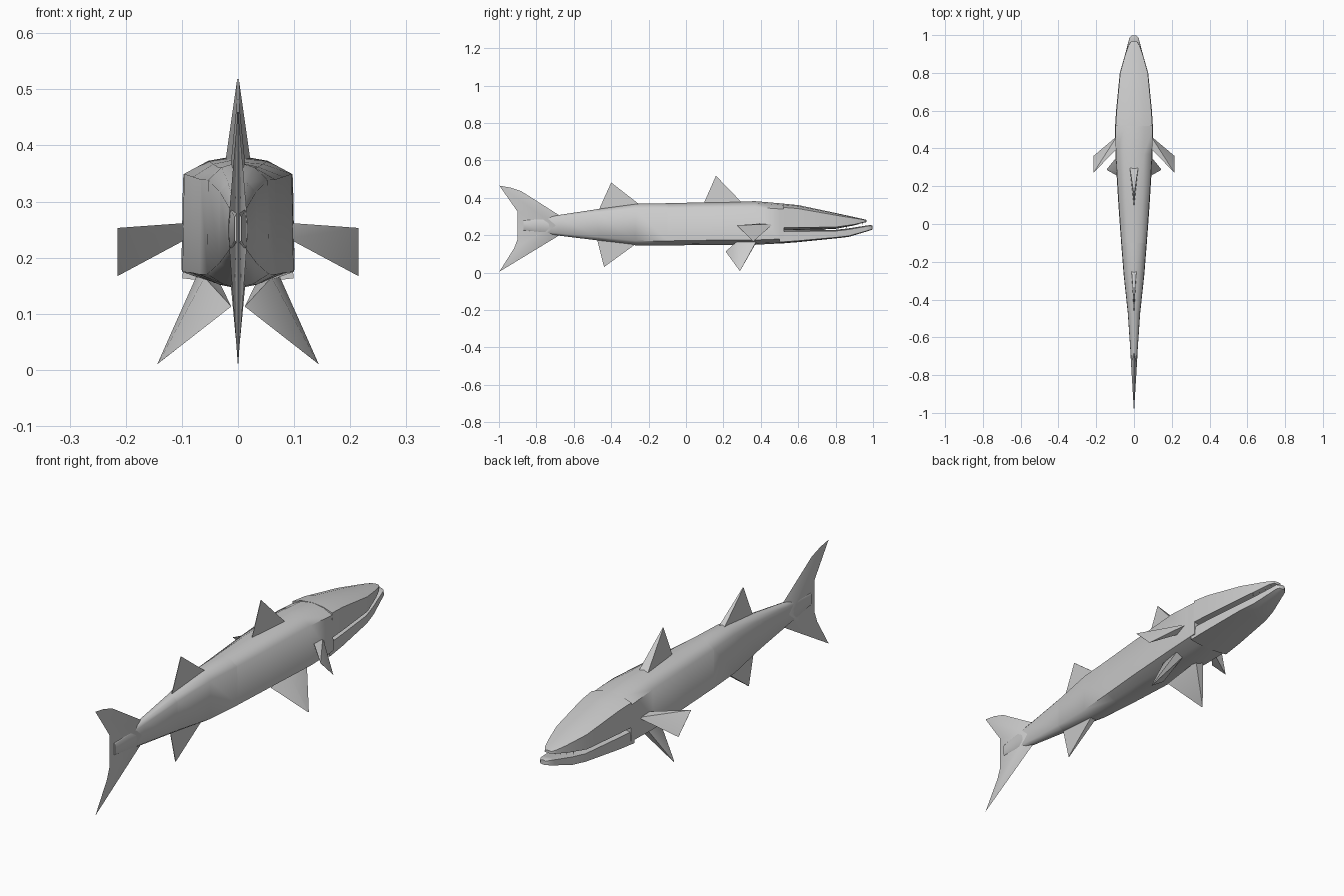
import bpy, bmesh, math
from mathutils import Vector

if "Cube" in bpy.data.objects:
    bpy.data.objects.remove(bpy.data.objects["Cube"])

def finish(name, bm, angle=60):
    bmesh.ops.recalc_face_normals(bm, faces=bm.faces)
    me = bpy.data.meshes.new(name)
    bm.to_mesh(me)
    bm.free()
    ob = bpy.data.objects.new(name, me)
    bpy.context.collection.objects.link(ob)
    bpy.ops.object.select_all(action='DESELECT')
    ob.select_set(True)
    bpy.context.view_layer.objects.active = ob
    bpy.ops.object.shade_smooth_by_angle(angle=math.radians(angle))
    return ob

# Boxy ten-sided cross-section: (width fraction, height fraction)
HALF = [(0, 1), (.55, .96), (1, .86), (1.03, .11), (.5, .03)]
SECTION = HALF + [(0, 0)] + [(-x, z) for x, z in HALF[:0:-1]]

def loft(name, stations, caps=(True, True)):
    """Stations are (y, half width, bottom z, top z)."""
    bm = bmesh.new()
    rings = [[bm.verts.new((w * u, y, b + (t - b) * v)) for u, v in SECTION]
             for y, w, b, t in stations]
    n = len(SECTION)
    for r0, r1 in zip(rings, rings[1:]):
        for i in range(n):
            bm.faces.new((r0[i], r0[(i + 1) % n], r1[(i + 1) % n], r1[i]))
    for use, ring in zip(caps, (rings[0], rings[-1])):
        if use:
            bm.faces.new(ring)
    return finish(name, bm)

def hull(name, points):
    bm = bmesh.new()
    for p in points:
        bm.verts.new(p)
    bmesh.ops.convex_hull(bm, input=bm.verts)
    return finish(name, bm, 40)

# Body segments
loft("tail_stem", [(-.87, .006, .225, .28), (-.78, .012, .21, .295), (-.68, .018, .198, .308),
                   (-.47, .032, .172, .34)], (True, False))
loft("rear_body", [(-.47, .032, .172, .34), (-.27, .053, .146, .37), (-.1, .066, .145, .371)],
     (False, False))
loft("front_body", [(-.1, .066, .145, .371), (.1, .08, .148, .376), (.37, .096, .149, .382),
                    (.5, .098, .156, .371), (.525, .097, .158, .368)], (False, True))

# Upper head and lower jaw
loft("upper_head", [(.52, .097, .225, .369), (.6, .092, .227, .361), (.8, .073, .234, .319),
                    (.9, .045, .253, .297), (.945, .029, .266, .287), (.965, .016, .27, .282)])
loft("lower_jaw", [(.5, .096, .155, .23), (.6, .089, .163, .23), (.8, .069, .183, .229),
                   (.87, .053, .191, .237), (.96, .03, .218, .251), (.985, .024, .226, .255),
                   (.998, .012, .231, .252)])

# Teeth in the mouth gap
for i, y in enumerate((.86, .89, .92, .945)):
    for s in (-1, 1):
        x = s * (.05 - .35 * (y - .86))
        z = .25 + .25 * (y - .86)
        bm = bmesh.new()
        bmesh.ops.create_cone(bm, cap_ends=True, segments=6, radius1=0, radius2=.004, depth=.022)
        bmesh.ops.translate(bm, verts=bm.verts, vec=(x, y, z - .003))
        finish(f"tooth_{i}_{'l' if s < 0 else 'r'}", bm)

# Midline fins: wide at the front of the base, thin at the back
def midline_fin(name, front, back, tip, w):
    hull(name, [(w, *front), (-w, *front), (.001, *back), (-.001, *back),
                (.0015, *tip), (-.0015, *tip)])

midline_fin("first_dorsal_fin", (.305, .368), (.095, .37), (.16, .518), .023)
midline_fin("second_dorsal_fin", (-.25, .365), (-.465, .338), (-.4, .482), .013)
midline_fin("anal_fin", (-.27, .152), (-.475, .175), (-.438, .03), .013)

# Paired fins
for side, s in (("left", -1), ("right", 1)):
    hull(f"pectoral_fin_{side}", [(s * x, y, z) for x, y, z in (
        (.09, .465, .26), (.09, .41, .234), (.09, .4, .262),
        (.215, .27, .253), (.215, .275, .25), (.215, .36, .167))])
    hull(f"pelvic_fin_{side}", [(s * x, y, z) for x, y, z in (
        (.075, .375, .165), (.035, .375, .16), (.06, .27, .165),
        (.144, .29, .01), (.142, .285, .012), (.012, .212, .113))])

# Forked tail fin: fan from a thick core to a thin rim
RIM = [(-.68, .308), (-.88, .435), (-.94, .455), (-.998, .465), (-.9, .325), (-.9, .18),
       (-.918, .132), (-.998, .005), (-.68, .198)]
bm = bmesh.new()
rim = [bm.verts.new((0, y, z)) for y, z in RIM]
for s in (-1, 1):
    core = bm.verts.new((s * .018, -.7, .252))
    for a, b in zip(rim, rim[1:] + rim[:1]):
        bm.faces.new((core, a, b))
finish("tail_fin", bm)
